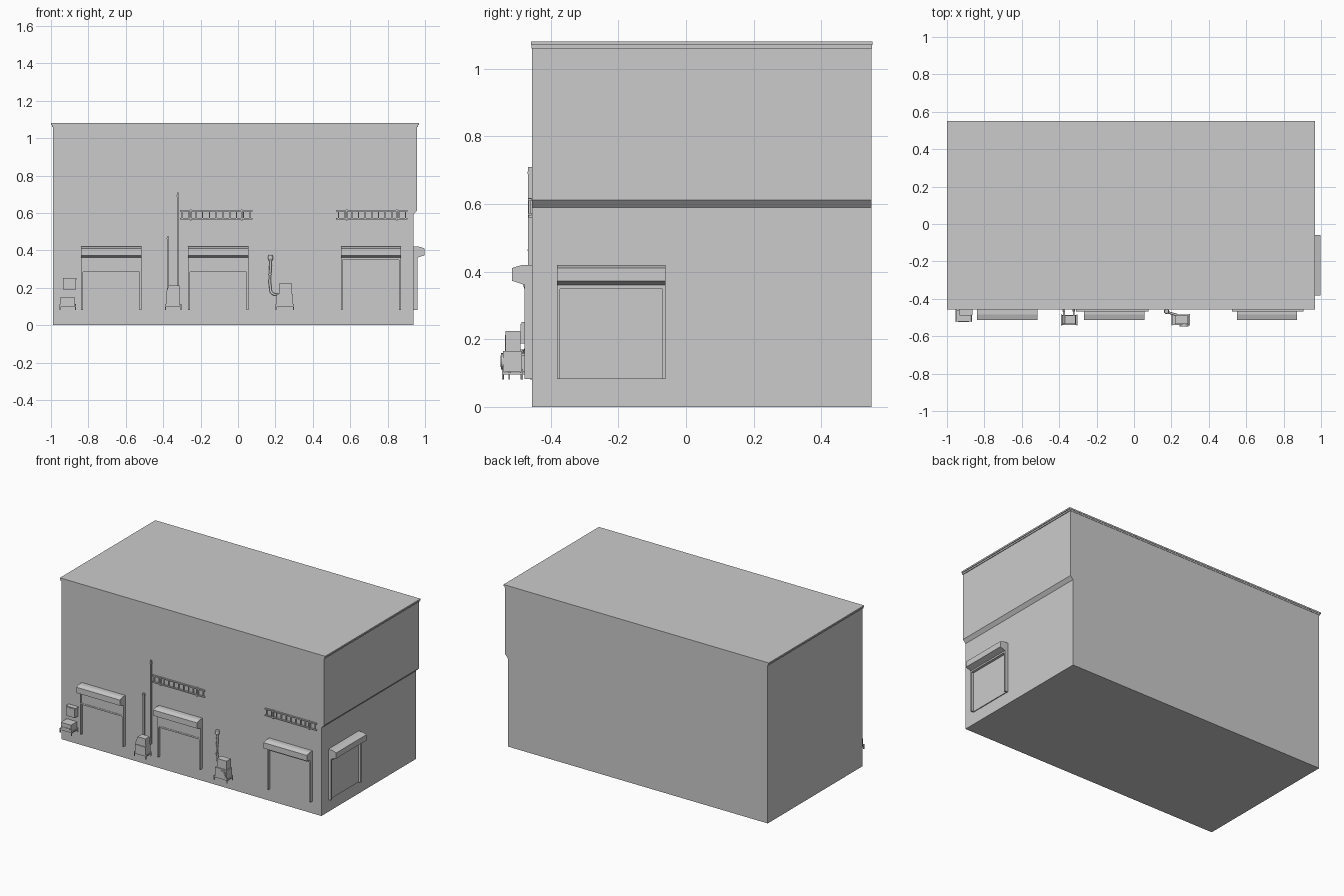
import bpy, bmesh
from math import pi, cos, sin
from mathutils import Matrix, Vector

if "Cube" in bpy.data.objects:
    bpy.data.objects.remove(bpy.data.objects["Cube"])

WALL = -0.455


def finish(name, bm, matrix=None):
    bmesh.ops.recalc_face_normals(bm, faces=bm.faces)
    me = bpy.data.meshes.new(name)
    bm.to_mesh(me)
    bm.free()
    ob = bpy.data.objects.new(name, me)
    bpy.context.collection.objects.link(ob)
    if matrix:
        ob.matrix_world = matrix
    return ob


def add_box(bm, x0, x1, y0, y1, z0, z1):
    m = Matrix.Translation(((x0 + x1) / 2, (y0 + y1) / 2, (z0 + z1) / 2))
    m = m @ Matrix.Diagonal((x1 - x0, y1 - y0, z1 - z0, 1))
    bmesh.ops.create_cube(bm, size=1, matrix=m)


def boxes(name, specs, matrix=None):
    bm = bmesh.new()
    for s in specs:
        add_box(bm, *s)
    return finish(name, bm, matrix)


def prism(name, pts, vec, matrix=None):
    bm = bmesh.new()
    face = bm.faces.new([bm.verts.new(p) for p in pts])
    ext = bmesh.ops.extrude_face_region(bm, geom=[face])
    moved = [v for v in ext["geom"] if isinstance(v, bmesh.types.BMVert)]
    bmesh.ops.translate(bm, verts=moved, vec=vec)
    # keep the starting face as the near end cap
    if not face.is_valid:
        bm.faces.new(bm.verts[:len(pts)])
    return finish(name, bm, matrix)


def cylinder(name, centre, r, depth, axis="Z", r2=None, sides=12):
    bm = bmesh.new()
    m = Matrix.Translation(centre)
    if axis == "Y":
        m = m @ Matrix.Rotation(pi / 2, 4, "X")
    bmesh.ops.create_cone(bm, cap_ends=True, segments=sides, radius1=r,
                          radius2=r if r2 is None else r2, depth=depth, matrix=m)
    return finish(name, bm)


def tube(name, pts, r):
    cu = bpy.data.curves.new(name, "CURVE")
    cu.dimensions = "3D"
    cu.bevel_depth, cu.bevel_resolution, cu.use_fill_caps = r, 2, True
    sp = cu.splines.new("POLY")
    sp.points.add(len(pts) - 1)
    for p, co in zip(sp.points, pts):
        p.co = (*co, 1)
    ob = bpy.data.objects.new(name, cu)
    bpy.context.collection.objects.link(ob)


# building shell with the right wall set in below a chamfered ledge
prism("building_shell",
      [(x, WALL, z) for x, z in [(-0.99, 0), (0.937, 0), (0.937, 0.59), (0.957, 0.612),
                                 (0.957, 1.068), (-0.99, 1.068)]], (0, 1.003, 0))
boxes("roof_edge", [(-1.0, 0.967, -0.458, 0.552, 1.07, 1.08),
                    (-0.995, 0.962, -0.4565, 0.55, 1.06, 1.071)])


# shutter doors: local x is width, local -y points out of the wall
def door(name, matrix, shutter_z):
    w = 0.161
    boxes(name + "_frame", [(s * w - 0.005 - s * 0.005, s * w + 0.005 - s * 0.005,
                             -0.022, 0.002, 0.082, 0.37) for s in (-1, 1)], matrix)
    boxes(name + "_panel", [(-w, w, -0.006, 0.002, 0.082, 0.37)], matrix)
    boxes(name + "_shutter", [(-w + 0.002, w - 0.002, -0.021, 0.002, shutter_z, 0.37),
                              (-w + 0.006, w - 0.006, -0.023, 0.002,
                               shutter_z - 0.006, shutter_z + 0.004)], matrix)
    prof = [(0.002, 0.42), (-0.03, 0.42), (-0.059, 0.411), (-0.059, 0.373),
            (-0.022, 0.361), (0.002, 0.361)]
    prism(name + "_hood", [(-w, y, z) for y, z in prof], (2 * w, 0, 0), matrix)


for i, (x, z) in enumerate([(-0.678, 0.29), (-0.106, 0.29), (0.711, 0.355)]):
    door(f"front_door_{i + 1}", Matrix.Translation((x, WALL, 0)), z)
door("side_door", Matrix.Translation((0.937, -0.221, 0)) @ Matrix.Rotation(pi / 2, 4, "Z"), 0.355)


# ladders hung flat on the front wall
def ladder(name, x0, x1, rungs=11):
    parts = [(x0, x1, WALL - 0.012, WALL - 0.002, z, z + 0.007) for z in (0.566, 0.609)]
    for i in range(rungs):
        x = x0 + 0.012 + (x1 - x0 - 0.024) * i / (rungs - 1)
        parts.append((x - 0.003, x + 0.003, WALL - 0.010, WALL - 0.004, 0.567, 0.615))
    for f in (0.15, 0.85):
        x = x0 + (x1 - x0) * f
        parts.append((x - 0.004, x + 0.004, WALL - 0.011, WALL + 0.002, 0.56, 0.618))
    boxes(name, parts)


ladder("ladder_left", -0.31, 0.077)
ladder("ladder_right", 0.525, 0.907)


# stand with four legs and rails, carrying a machine casing
def machine(name, x0, x1, y0, y1, top):
    parts = []
    for x in (x0, x1 - 0.005):
        parts.append((x, x + 0.005, y0 - 0.003, y1 + 0.003, 0.096, 0.102))
        for y in (y0 - 0.003, y1 - 0.002):
            parts.append((x, x + 0.005, y, y + 0.005, 0.081, 0.112))
    parts += [(x0, x1, y, y + 0.004, 0.098, 0.104) for y in (y0, y1 - 0.004)]
    boxes(name + "_stand", parts)
    boxes(name + "_casing", [(x0 + 0.006, x1 - 0.006, y0, y1, 0.103, top)])


# left machine with a wall box above
machine("left_machine", -0.955, -0.867, -0.522, -0.459, 0.15)
boxes("left_machine_vent", [(-0.94, -0.882, -0.525, -0.52, 0.116, 0.124)])
boxes("left_wall_box", [(-0.932, -0.868, -0.49, WALL + 0.002, 0.187, 0.245),
                        (-0.936, -0.864, -0.487, WALL + 0.002, 0.245, 0.251)])

# middle machine: tapered head and two flue pipes
machine("middle_machine", -0.391, -0.303, -0.54, -0.487, 0.16)
prism("middle_machine_head",
      [(x, -0.535, z) for x, z in [(-0.385, 0.16), (-0.309, 0.16), (-0.312, 0.213),
                                   (-0.37, 0.213), (-0.385, 0.175)]], (0, 0.045, 0))
for n, x, top in (("short_flue", -0.375, 0.475), ("tall_flue", -0.322, 0.71)):
    boxes(n, [(x - 0.005, x + 0.005, WALL - 0.012, WALL - 0.001, 0.15, top),
              (x - 0.007, x + 0.007, WALL - 0.014, WALL - 0.001, top * 0.97, top * 0.98)])
    boxes(n + "_link", [(x - 0.005, x + 0.005, -0.5, WALL - 0.002, 0.15, 0.16)])

# right machine: top box, round port and bent duct with a cowl
machine("right_machine", 0.201, 0.3, -0.541, -0.485, 0.166)
boxes("right_machine_box", [(0.218, 0.289, -0.534, -0.489, 0.165, 0.224)])
cylinder("round_port", (0.268, -0.543, 0.135), 0.024, 0.008, "Y", sides=20)
cylinder("port_glass", (0.268, -0.546, 0.135), 0.017, 0.006, "Y", sides=20)
bend = [(0.2 - 0.026 * sin(a), -0.478 + 0.008 * a, 0.19 - 0.026 * cos(a))
        for a in [i * pi / 12 for i in range(7)]]
tube("bent_duct", [(0.235, -0.488, 0.164)] + bend + [(0.17, -0.466, 0.23), (0.174, -0.465, 0.345)], 0.0065)
for i, z in enumerate((0.22, 0.27, 0.32)):
    cylinder(f"duct_ring_{i + 1}", (0.171 + i * 0.001, -0.466, z), 0.008, 0.006)
cylinder("cowl_base", (0.174, -0.467, 0.35), 0.008, 0.014, r2=0.014)
cylinder("cowl_top", (0.174, -0.467, 0.366), 0.014, 0.02, r2=0.011)
